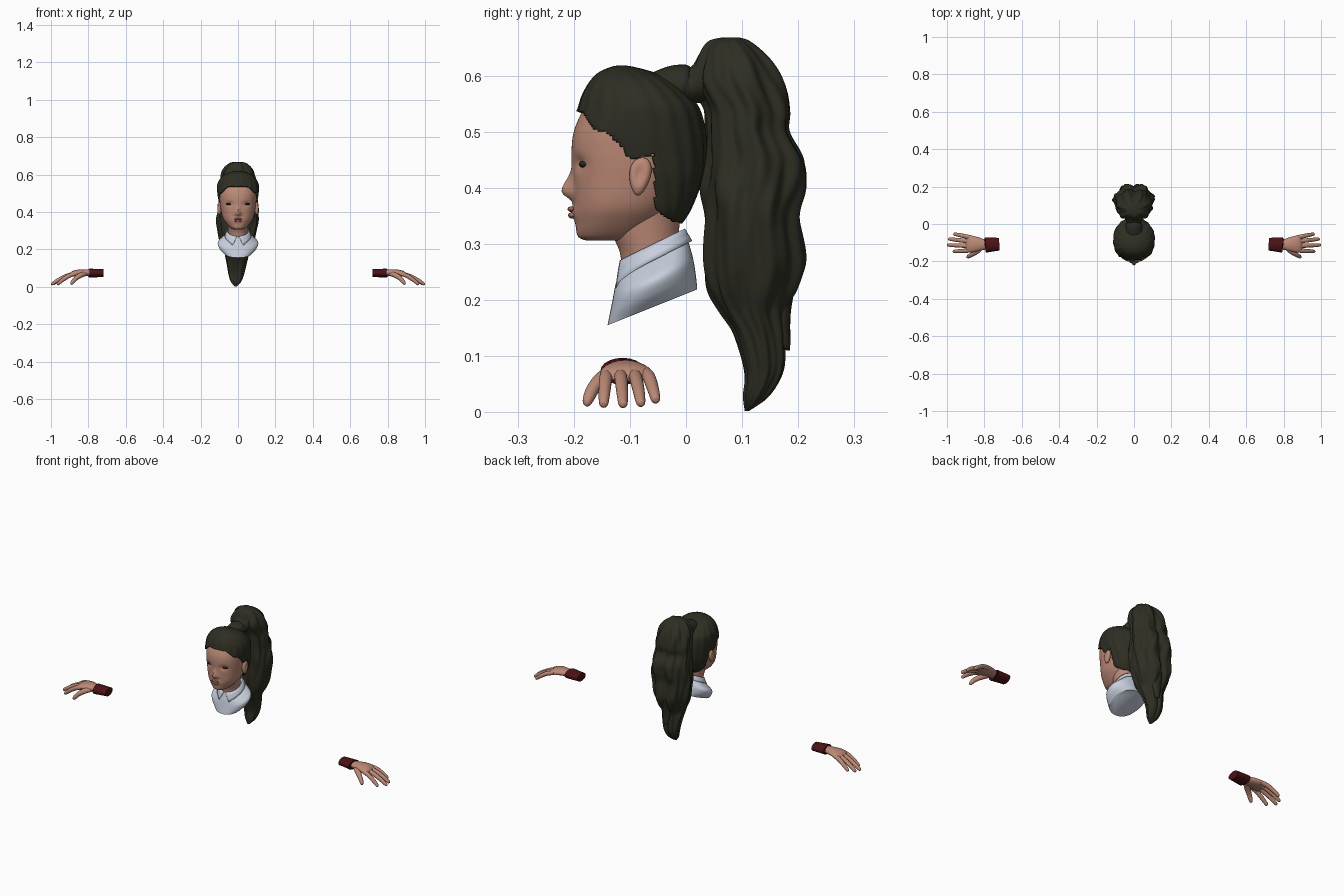
import bpy, bmesh, math
from mathutils import Vector

cube = bpy.data.objects.get("Cube")
if cube:
    bpy.data.objects.remove(cube, do_unlink=True)


def material(name, colour):
    mat = bpy.data.materials.new(name)
    mat.use_nodes = True
    mat.diffuse_color = (*colour, 1)
    mat.node_tree.nodes["Principled BSDF"].inputs["Base Color"].default_value = (*colour, 1)
    return mat


SKIN = material("skin", (.5, .25, .18))
LIPS = material("lips", (.4, .16, .12))
HAIR = material("dark_hair", (.027, .027, .017))
SHIRT = material("pale_shirt", (.58, .63, .73))
CUFF = material("dark_red_cuff", (.07, .006, .008))
EYE = material("dark_eye", (.02, .02, .03))


def finish(name, bm, mat):
    bmesh.ops.recalc_face_normals(bm, faces=bm.faces[:])
    mesh = bpy.data.meshes.new(name)
    bm.to_mesh(mesh)
    bm.free()
    mesh.materials.append(mat)
    obj = bpy.data.objects.new(name, mesh)
    bpy.context.collection.objects.link(obj)
    bpy.ops.object.select_all(action='DESELECT')
    obj.select_set(True)
    bpy.context.view_layer.objects.active = obj
    bpy.ops.object.shade_smooth_by_angle(angle=math.radians(50))
    return obj


def spline(rows, steps):
    """Smooth curve through rows of numbers."""
    pts = [Vector(r) for r in rows]
    pts = [pts[0]] + pts + [pts[-1]]
    out = []
    for a, b, c, d in zip(pts, pts[1:], pts[2:], pts[3:]):
        for i in range(steps):
            t = i / steps
            out.append((b * 2 + (c - a) * t + (a * 2 - b * 5 + c * 4 - d) * t**2
                        + (b * 3 - a - c * 3 + d) * t**3) * .5)
    return out + [pts[-1]]


def skin_rings(rings, closed=True, caps=True):
    bm = bmesh.new()
    loops = [[bm.verts.new(p) for p in ring] for ring in rings]
    n = len(loops[0])
    for lo, hi in zip(loops, loops[1:]):
        for i in range(n if closed else n - 1):
            j = (i + 1) % n
            bm.faces.new((lo[i], lo[j], hi[j], hi[i]))
    if caps:
        bm.faces.new(loops[0])
        bm.faces.new(loops[-1])
    return bm


def power(v, p):
    return math.copysign(abs(v) ** p, v)


def stack(rows, steps=6, segs=64, p=1, bump=None):
    """Rings stacked in height: z, front y, back y, half width, optional tilt."""
    rings = []
    for row in spline(rows, steps):
        z, front, back, w = row[:4]
        tilt = row[4] if len(row) > 4 else 0
        mid, depth = (front + back) / 2, (back - front) / 2
        ring = []
        for i in range(segs):
            a = math.tau * i / segs
            dy = -depth * power(math.cos(a), p)
            v = Vector((w * power(math.sin(a), p), mid + dy, z + tilt * dy))
            ring.append(bump(v, a, mid) if bump else v)
        rings.append(ring)
    return skin_rings(rings)


def tube(name, rows, mat, steps=5, segs=20):
    """Tube along a path: x, y, z, side radius, upright radius."""
    path = spline(rows, steps)
    rings = []
    for i, row in enumerate(path):
        along = (path[min(i + 1, len(path) - 1)].xyz - path[max(i - 1, 0)].xyz)
        side = along.cross(Vector((0, 0, 1))).normalized()
        up = side.cross(along).normalized()
        rings.append([row.xyz + side * row[3] * math.cos(math.tau * k / segs)
                      + up * row[4] * math.sin(math.tau * k / segs) for k in range(segs)])
    return finish(name, skin_rings(rings), mat)


def ball(name, centre, size, mat, bump=None):
    bm = bmesh.new()
    bmesh.ops.create_uvsphere(bm, u_segments=24, v_segments=16, radius=1)
    for v in bm.verts:
        co = bump(v.co) if bump else v.co
        v.co = Vector(c + k * s for c, k, s in zip(centre, co, size))
    return finish(name, bm, mat)


def bell(v, width):
    return math.exp(-(v / width) ** 2)


# Head with nose and eye sockets
def face_bump(v, a, mid):
    if v.y < mid:
        x, z = abs(v.x), v.z
        height = .022 * bell(z - .393, .013 if z < .393 else .028)
        v.y -= height * bell(x, .011 + .006 * bell(z - .388, .015))
        v.y += .008 * bell(x - .045, .02) * bell(z - .443, .014)
        v.y -= .006 * bell(x, .028) * bell(z - .356, .014)
    return v


head_rows = [(.306, -.178, -.1, .022), (.314, -.193, -.075, .04), (.34, -.197, -.045, .064),
             (.37, -.199, -.02, .082), (.42, -.201, .01, .093), (.46, -.204, .018, .098),
             (.5, -.2, .02, .1), (.54, -.183, .01, .096), (.57, -.163, -.012, .08),
             (.586, -.14, -.045, .05)]
finish("head", stack(head_rows, 8, 112, .88, face_bump), SKIN)
finish("neck", stack([(.25, -.115, -.01, .05), (.285, -.118, -.014, .05),
                      (.33, -.136, -.012, .054), (.38, -.14, -.01, .06)]), SKIN)


# Facial features and ears
def ear_bump(co):
    dent = bell(co.y + .1, .5) * bell(co.z - .15, .55)
    return Vector((co.x * (1 - .6 * dent), co.y * (1 + .25 * co.z) + .2 * co.z, co.z))


for side, label in ((1, "left"), (-1, "right")):
    ball(label + "_eye", (side * .045, -.18, .442), (.019, .011, .0065), EYE)
    ball(label + "_ear", (side * .1, -.082, .42), (.014, .019, .034), SKIN, ear_bump)
ball("upper_lip", (0, -.204, .362), (.023, .007, .005), LIPS)
ball("lower_lip", (0, -.202, .351), (.02, .008, .006), LIPS)


# Hair cap, trimmed along the hairline
HAIRLINE = [(-.3, .54), (-.185, .537), (-.165, .505), (-.14, .497), (-.115, .472),
            (-.1, .45), (-.058, .458), (-.054, .36), (-.02, .338), (.1, .33)]


def hairline(y):
    for (a, za), (b, zb) in zip(HAIRLINE, HAIRLINE[1:]):
        if a <= y <= b:
            return za + (zb - za) * (y - a) / (b - a)
    return 0


def cap_bump(v, a, mid):
    ripple = 1 + .012 * math.cos(18 * a + 14 * v.z)
    return Vector((v.x * ripple, mid + (v.y - mid) * ripple, v.z))


cap_rows = [(.33, -.09, -.012, .05), (.36, -.115, .008, .076), (.415, -.16, .029, .095),
            (.46, -.2, .036, .104), (.5, -.208, .034, .11), (.54, -.193, .024, .111),
            (.565, -.185, .005, .103), (.59, -.171, -.025, .084), (.606, -.155, -.058, .058),
            (.616, -.132, -.095, .026), (.618, -.118, -.11, .004)]
bm = stack(cap_rows, 10, 128, .92, cap_bump)
below = []
for f in bm.faces:
    c = f.calc_center_median()
    if c.z < hairline(c.y):
        below.append(f)
bmesh.ops.delete(bm, geom=below, context='FACES')
cap = finish("hair_cap", bm, HAIR)
solid = cap.modifiers.new("thickness", 'SOLIDIFY')
solid.thickness, solid.offset = .01, -1


# Ponytail with twisting locks and a parting at the back
def tail_bump(v, a, mid):
    sway = 1.2 * math.sin(16 * v.z)
    f = 1 + .06 * math.cos(7 * a + sway) + .025 * math.cos(16 * a - 2 * sway)
    f -= .14 * bell(a - math.pi, .22)
    lean = .012 * max(0, 1 - v.z / .4)
    return Vector((v.x * f - lean, mid + (v.y - mid) * f, v.z))


tail_rows = [(.668, .065, .095, .015), (.66, .04, .117, .045), (.63, .022, .152, .075),
             (.59, .012, .175, .09), (.54, .034, .188, .094), (.5, .037, .186, .096),
             (.45, .036, .213, .1), (.4, .032, .215, .106), (.35, .037, .205, .108),
             (.27, .035, .216, .095), (.22, .042, .2, .08), (.18, .062, .177, .064),
             (.137, .087, .177, .054), (.075, .105, .175, .042), (.03, .103, .15, .028),
             (.002, .105, .112, .006)]
finish("ponytail", stack(tail_rows, 7, 112, 1, tail_bump), HAIR)
finish("loose_lock", stack([(.25, .14, .2, .03), (.18, .15, .187, .026),
                            (.125, .163, .186, .014), (.11, .18, .185, .003)], 5, 20), HAIR)
tube("hair_tie", [(0, -.055, .565, .055, .04), (0, -.025, .583, .043, .034),
                  (0, -.006, .583, .045, .037), (0, .012, .582, .04, .032),
                  (0, .05, .595, .06, .045)], HAIR, 5, 32)

# Shirt bust with tilted neck and hem
shirt_rows = [(.292, -.116, -.006, .054, .5), (.275, -.121, .003, .062, .5),
              (.257, -.126, .009, .086, .46), (.236, -.13, .014, .108, .43),
              (.21, -.135, .018, .1, .4), (.187, -.14, .02, .078, .4)]
finish("shirt", stack(shirt_rows, 6, 64, .92), SHIRT)

# Folded collar, open at the front with two points
rings = []
for t in (0, .33, .67, 1):
    ring = []
    for i in range(49):
        a = .12 + .3 * t + (math.tau - .24 - .6 * t) * i / 48
        r = .056 + .013 * t
        front = max(0, math.cos(a))
        drop = t * (.028 + .022 * front ** 3)
        y = -r * math.cos(a)
        ring.append(Vector((r * math.sin(a), -.06 + y, .298 + .5 * y - drop)))
    rings.append(ring)
collar = finish("collar", skin_rings(rings, closed=False, caps=False), SHIRT)
solid = collar.modifiers.new("thickness", 'SOLIDIFY')
solid.thickness, solid.offset = .005, 0

# Hands and cuffs; each finger: name, knuckle y, tip x, tip y, tip z
FINGERS = [("index", -.141, .968, -.147, .012), ("middle", -.118, 1, -.112, .012),
           ("ring", -.094, .993, -.08, .014), ("little", -.073, .965, -.053, .02)]
for side, label in ((1, "left"), (-1, "right")):
    def limb(part, rows, mat, steps=5):
        tube(label + "_" + part, [(side * r[0], *r[1:]) for r in rows], mat, steps, 20)

    limb("palm", [(.77, -.11, .074, .027, .018), (.8, -.11, .075, .028, .017),
                  (.84, -.108, .075, .039, .018), (.875, -.107, .071, .046, .016),
                  (.893, -.106, .064, .042, .011), (.9, -.106, .061, .03, .005)], SKIN)
    for part, y, tx, ty, tz in FINGERS:
        rows = []
        for t, lift, r in ((0, 0, .011), (.35, .009, .0115), (.7, .007, .0105),
                           (.93, .001, .0085), (.985, 0, .0055), (1, 0, .001)):
            rows.append((.865 + (tx - .865) * t, y + (ty - y) * t,
                         .071 + (tz - .071) * t + lift, r, r))
        limb(part + "_finger", rows, SKIN)
    limb("thumb", [(.81, -.122, .071, .012, .012), (.84, -.145, .062, .015, .014),
                   (.868, -.164, .044, .012, .012), (.885, -.174, .024, .01, .01),
                   (.89, -.177, .014, .006, .006), (.891, -.178, .011, .001, .001)], SKIN)
    limb("cuff", [(.722, -.108, .073, .03, .018), (.72, -.108, .073, .034, .021),
                  (.745, -.109, .073, .036, .022), (.793, -.113, .073, .04, .024),
                  (.798, -.113, .073, .038, .022), (.786, -.112, .073, .032, .018)], CUFF, 1)
